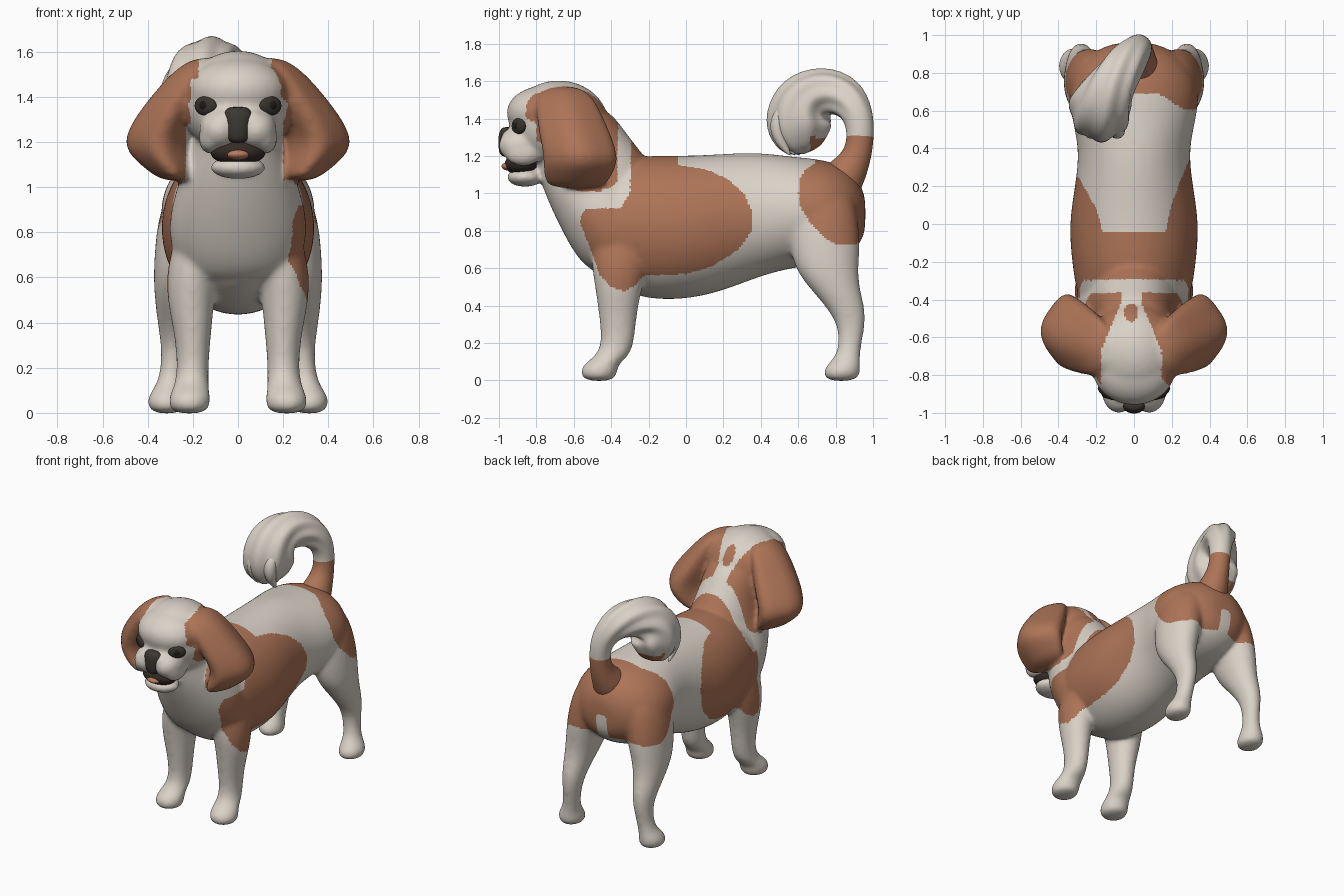
import bpy, bmesh, math
from mathutils import Vector, Matrix

if "Cube" in bpy.data.objects:
    bpy.data.objects.remove(bpy.data.objects["Cube"])


def material(name, r, g, b):
    m = bpy.data.materials.new(name)
    m.use_nodes = True
    m.diffuse_color = (r, g, b, 1)
    node = next(n for n in m.node_tree.nodes if n.type == "BSDF_PRINCIPLED")
    node.inputs["Base Color"].default_value = (r, g, b, 1)
    node.inputs["Roughness"].default_value = 0.8
    return m


CREAM = material("cream fur", 0.70, 0.645, 0.575)
BROWN = material("brown fur", 0.42, 0.175, 0.095)
NOSE = material("nose charcoal", 0.045, 0.038, 0.03)
EYE = material("eye dark brown", 0.04, 0.032, 0.024)
PUPIL = material("pupil black", 0.012, 0.011, 0.01)
MOUTH = material("mouth dark", 0.035, 0.024, 0.018)
TONGUE = material("tongue", 0.5, 0.2, 0.12)


def loft(bm, rings, n=20, ridge=0.0, point=0.0):
    """Skin closed rings (centre, half axis, half axis); point turns ovals to diamonds."""
    loops = []
    for i, (c, u, v) in enumerate(rings):
        loop = []
        for k in range(n):
            a = math.tau * k / n
            s = 1.02 + (ridge * math.cos(7 * a + 0.25 * i) if i > 4 else 0)
            s -= point * math.sin(2 * a) ** 2
            loop.append(bm.verts.new(c + (u * math.cos(a) + v * math.sin(a)) * s))
        loops.append(loop)
    for p, q in zip(loops, loops[1:]):
        for k in range(n):
            bm.faces.new((p[k], p[k - 1], q[k - 1], q[k]))
    bm.faces.new(loops[0])
    bm.faces.new(loops[-1])


def upright(bm, rows, side=1, point=0.0):
    """Horizontal ellipses: height, x, y, x radius, y radius."""
    loft(bm, [(Vector((side * x, y, z)), Vector((rx, 0, 0)), Vector((0, ry, 0)))
              for z, x, y, rx, ry in rows], point=point)


def tube(bm, points, radii, n=20, ridge=0.0, flat=1.0):
    """Round tube along a path; flat scales the sideways radius."""
    pts = [Vector(p) for p in points]
    rings = []
    for i, (p, r) in enumerate(zip(pts, radii)):
        t = (pts[min(i + 1, len(pts) - 1)] - pts[max(i - 1, 0)]).normalized()
        u = Vector((1, 0, 0))
        u = (u - t * u.dot(t)).normalized()
        rings.append((p, u * r * flat, t.cross(u) * r))
    loft(bm, rings, n, ridge)


def ball(bm, centre, size, turn=0):
    m = Matrix.Translation(centre) @ Matrix.Rotation(turn, 4, "Z") @ Matrix.Diagonal((*size, 1))
    bmesh.ops.create_uvsphere(bm, u_segments=24, v_segments=16, radius=1, matrix=m)


def finish(name, bm, mats, levels=1, voxel=0, rule=None):
    """Bake the modifiers, then colour the faces by a rule on their centres."""
    bmesh.ops.recalc_face_normals(bm, faces=bm.faces)
    me = bpy.data.meshes.new(name)
    bm.to_mesh(me)
    bm.free()
    ob = bpy.data.objects.new(name, me)
    bpy.context.collection.objects.link(ob)
    ob.modifiers.new("round", "SUBSURF").levels = levels
    if voxel:
        r = ob.modifiers.new("fuse", "REMESH")
        r.mode = "VOXEL"
        r.voxel_size = voxel
        s = ob.modifiers.new("soften", "SMOOTH")
        s.factor = 0.5
        s.iterations = 18
    baked = bpy.data.meshes.new_from_object(ob.evaluated_get(bpy.context.evaluated_depsgraph_get()))
    ob.modifiers.clear()
    ob.data = baked
    baked.materials.clear()
    for m in mats:
        baked.materials.append(m)
    for f in baked.polygons:
        f.use_smooth = True
        f.material_index = int(rule(f.center)) if rule else 0


# Coat patches as side outlines (y, z)
SADDLE = [(-.29, 1.4), (-.3, 1.0), (-.35, .92), (-.54, .92), (-.57, .85), (-.51, .7),
          (-.46, .56), (-.4, .5), (-.33, .475), (-.27, .51), (-.23, .56), (0, .57), (.14, .61),
          (.28, .7), (.35, .8), (.36, .89), (.31, 1.0), (.22, 1.08), (.1, 1.13), (-.04, 1.15), (-.04, 1.4)]
RUMP = [(.6, 1.0), (.61, 1.08), (.64, 1.13), (.69, 1.16), (.69, 1.4), (1.1, 1.4),
        (1.1, .76), (.9, .73), (.82, .72), (.74, .76), (.66, .85), (.61, .93)]
HEAD = [(-.75, 1.65), (-.85, 1.48), (-.86, 1.41), (-.8, 1.37), (-.8, 1.27), (-.77, 1.2),
        (-.77, 1.03), (-.4, 1.03), (-.37, 1.06), (-.36, 1.4), (-.4, 1.65)]


def inside(y, z, poly):
    hit = False
    for (ay, az), (by, bz) in zip(poly, poly[1:] + poly[:1]):
        if (az > z) != (bz > z) and y < (by - ay) * (z - az) / (bz - az) + ay:
            hit = not hit
    return hit


def coat(p):
    x, y, z = p
    if abs(x) > 0.25 and y < -0.35 and z > (1.01 if y < -0.45 else 1.04):
        return True
    if inside(y, z, HEAD):
        blaze = 0.055 + 0.105 * min(1, max(0, (-0.42 - y) / 0.25))
        if y < -0.62 and z < 1.48:
            blaze = 0.195 if z > 1.28 else 0.215
        spot = ((x + .015) / .036) ** 2 + ((y + .47) / .05) ** 2 < 1 and z > 1.3
        return spot or abs(x + 0.015) > blaze
    if inside(y, z, RUMP):
        return math.hypot(x, max(0, z - 0.85)) > 0.045
    if x < 0:
        if y < -0.39:
            return False
        y = y * 1.35 if y > 0 else y
    return inside(y, z, SADDLE) and (abs(x) > 0.19 or z > 0.8)


# Body, neck, head, ears and legs fused into one skin
bm = bmesh.new()
torso = [(-.58, .84, .14, .16), (-.5, .83, .24, .25), (-.38, .83, .3, .33), (-.22, .82, .325, .385),
         (0, .815, .345, .382), (.2, .845, .31, .365), (.4, .89, .285, .328), (.58, .9, .335, .292),
         (.75, .9, .345, .28), (.88, .9, .26, .225), (.945, .89, .15, .14), (.96, .89, .07, .07)]
loft(bm, [(Vector((0, y, z)), Vector((rx, 0, 0)), Vector((0, 0, rz))) for y, z, rx, rz in torso])
neck = [(.56, -.35, .18, .12), (.64, -.36, .26, .21), (.76, -.375, .305, .265), (.9, -.41, .3, .3),
        (1.05, -.485, .25, .288), (1.15, -.495, .22, .305), (1.22, -.525, .205, .285),
        (1.3, -.555, .2, .25), (1.4, -.595, .19, .22), (1.46, -.61, .15, .17)]
upright(bm, [(z, 0, y, rx, ry) for z, y, rx, ry in neck])
ball(bm, (0, -.68, 1.37), (.25, .27, .235))
ball(bm, (0, -.76, 1.43), (.225, .202, .145))
ball(bm, (0, -.885, 1.28), (.1, .095, .08))
ball(bm, (0, -.86, 1.087), (.125, .1, .052))

front_leg = [(-.006, .215, -.465, .08, .085), (.05, .215, -.468, .094, .1), (.09, .212, -.452, .086, .092),
             (.13, .205, -.395, .075, .09), (.2, .2, -.362, .068, .085), (.35, .2, -.365, .08, .1),
             (.5, .21, -.36, .105, .125), (.65, .2, -.35, .115, .16), (.8, .16, -.33, .11, .17),
             (.95, .13, -.32, .09, .13)]
hind_leg = [(-.006, .315, .83, .072, .085), (.05, .318, .833, .086, .102), (.09, .315, .845, .074, .085),
            (.13, .3, .865, .058, .066), (.2, .288, .878, .054, .06), (.3, .28, .885, .06, .075),
            (.4, .278, .85, .078, .105), (.5, .272, .79, .096, .135), (.6, .26, .75, .114, .17),
            (.75, .235, .74, .132, .19), (.9, .205, .725, .14, .19), (1.05, .16, .72, .12, .16)]
ear = [(1.575, .14, -.65, .06, .09), (1.51, .195, -.645, .095, .155), (1.44, .235, -.63, .12, .175),
       (1.32, .302, -.595, .15, .195), (1.22, .358, -.566, .148, .2), (1.15, .352, -.566, .14, .2),
       (1.08, .303, -.58, .108, .18), (1.025, .268, -.59, .07, .15)]
for side in (1, -1):
    for rows in (front_leg, hind_leg):
        upright(bm, rows, side)
    upright(bm, ear, side, 0.14)
    ball(bm, (side * .08, -.885, 1.255), (.092, .118, .092))
    ball(bm, (side * .055, -.925, 1.29), (.07, .068, .058))
    ball(bm, (side * .12, -.87, 1.215), (.055, .1, .07))
finish("body", bm, [CREAM, BROWN], 2, 0.012, coat)

# Curled plume tail with ridged fur and locks lying along its end
bm = bmesh.new()
path = [(.02, .8, 1.03), (.025, .87, 1.12), (.03, .915, 1.2), (.03, .935, 1.3), (.02, .925, 1.42),
        (-.04, .86, 1.52), (-.12, .74, 1.555), (-.165, .64, 1.505), (-.18, .603, 1.4),
        (-.185, .61, 1.3), (-.18, .635, 1.21)]
tube(bm, path, [.13, .1, .076, .07, .082, .112, .132, .165, .182, .155, .08], 28, 0.07, 0.92)
for k in range(5):
    x, drop = -.09 - .045 * k, .025 * (k % 3)
    tube(bm, [(x, .53, 1.46), (x, .48 + drop, 1.37), (x, .5 + drop, 1.28), (x, .56 + drop, 1.2)],
         [.04, .045, .035, .006], 12)
finish("tail", bm, [CREAM, BROWN], 2, 0, lambda p: p.z < 1.3 and p.y > 0.665)

# Face details
bm = bmesh.new()
upright(bm, [(1.195, 0, -.95, .035, .035), (1.22, 0, -.956, .052, .044), (1.27, 0, -.958, .055, .046),
             (1.315, 0, -.958, .066, .044), (1.345, 0, -.954, .055, .036), (1.355, 0, -.95, .03, .025)])
finish("nose", bm, [NOSE], 2)

bm = bmesh.new()
ball(bm, (0, -.88, 1.157), (.125, .09, .062))
finish("mouth", bm, [MOUTH])

bm = bmesh.new()
ball(bm, (0, -.935, 1.145), (.055, .052, .025))
finish("tongue", bm, [TONGUE])

for side, word in ((1, "left"), (-1, "right")):
    bm = bmesh.new()
    ball(bm, (side * .143, -.894, 1.36), (.058, .025, .043), side * .6)
    finish(word + "_eye", bm, [EYE])
    bm = bmesh.new()
    ball(bm, (side * .146, -.898, 1.362), (.028, .025, .027), side * .6)
    finish(word + "_pupil", bm, [PUPIL])
